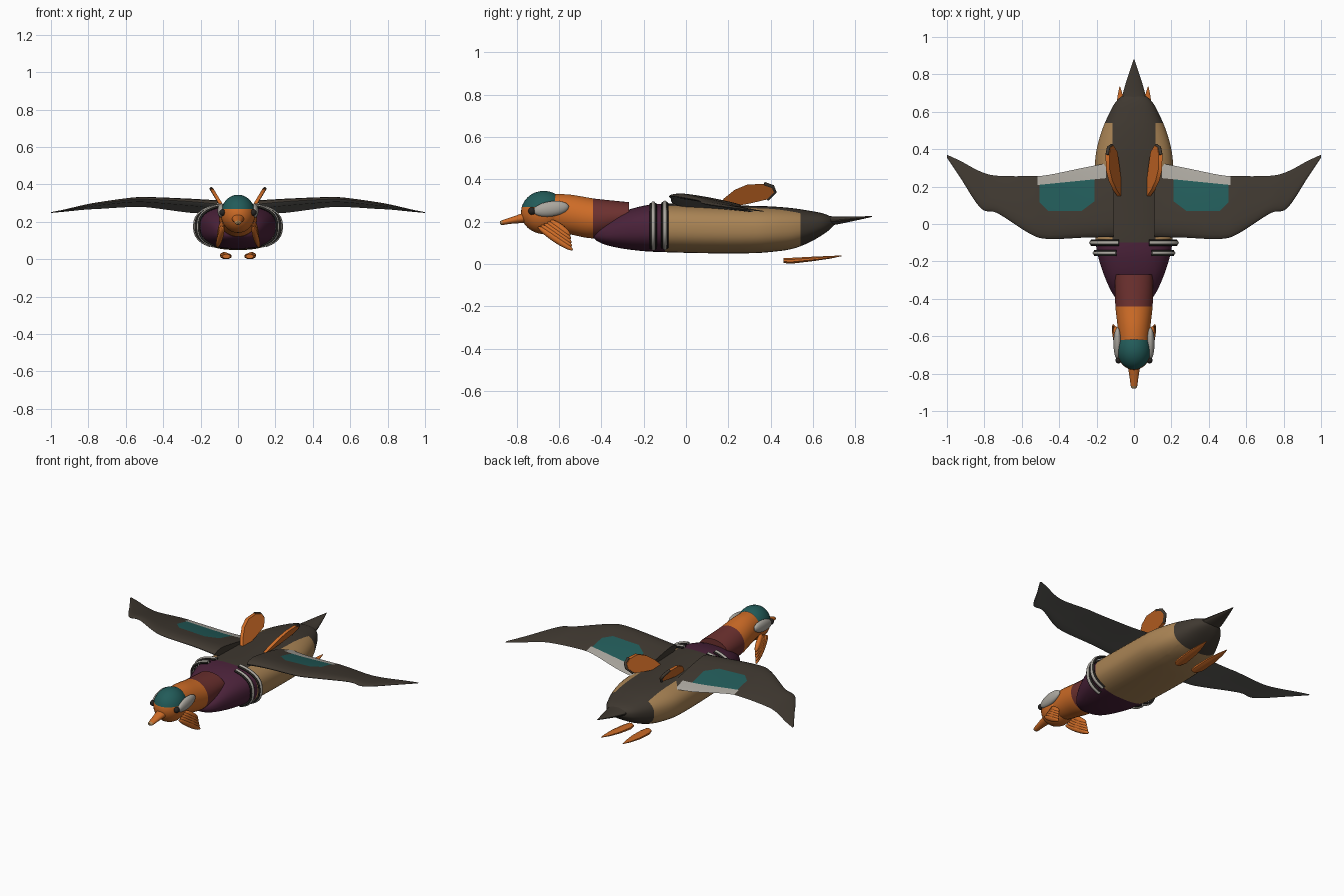
import bpy, bmesh
from math import cos, sin, pi, radians, sqrt
from mathutils import Vector, Matrix

cube = bpy.data.objects.get("Cube")
if cube:
    bpy.data.objects.remove(cube)


def material(name, *rgb):
    m = bpy.data.materials.new(name)
    m.use_nodes = True
    m.diffuse_color = (*rgb, 1)
    m.node_tree.nodes["Principled BSDF"].inputs["Base Color"].default_value = (*rgb, 1)
    return m


BROWN = material("dark brown", .05, .04, .03)
TAN = material("tan", .4, .23, .09)
PURPLE = material("purple", .07, .016, .042)
MAROON = material("maroon", .15, .03, .028)
ORANGE = material("orange", .62, .15, .02)
TEAL = material("teal", .016, .105, .1)
PALE = material("pale grey", .4, .38, .34)
UNDER = material("underwing grey", .13, .127, .115)
BLACK = material("near black", .02, .018, .016)


def finish(name, bm, mats, rule=None, cuts=(), mirror=False, angle=40):
    """Cut the mesh along colour borders, colour it by rule and add it."""
    for point, normal in cuts:
        bmesh.ops.bisect_plane(bm, geom=bm.verts[:] + bm.edges[:] + bm.faces[:],
                               plane_co=point, plane_no=normal, dist=1e-5)
    bmesh.ops.recalc_face_normals(bm, faces=bm.faces[:])
    bm.normal_update()
    if rule:
        for f in bm.faces:
            f.material_index = rule(f.calc_center_median(), f.normal)
    me = bpy.data.meshes.new(name)
    bm.to_mesh(me)
    bm.free()
    for m in mats:
        me.materials.append(m)
    ob = bpy.data.objects.new(name, me)
    bpy.context.collection.objects.link(ob)
    bpy.ops.object.select_all(action='DESELECT')
    ob.select_set(True)
    bpy.context.view_layer.objects.active = ob
    bpy.ops.object.shade_smooth_by_angle(angle=radians(angle))
    if mirror:
        ob.modifiers.new("Mirror", 'MIRROR').use_mirror_merge = False
    return ob


def resample(rows, steps):
    """Smooth spline through rows of numbers."""
    out = []
    for i in range(len(rows) - 1):
        a, b, c, d = (rows[max(0, min(len(rows) - 1, i + k))] for k in (-1, 0, 1, 2))
        for s in range(steps):
            t = s / steps
            out.append([q + .5 * t * (r - p + t * (2*p - 5*q + 4*r - s4 + t * (3*(q - r) + s4 - p)))
                        for p, q, r, s4 in zip(a, b, c, d)])
    return out + [list(rows[-1])]


def skin(rings):
    bm = bmesh.new()
    vs = [[bm.verts.new(p) for p in ring] for ring in rings]
    n = len(vs[0])
    for a, b in zip(vs, vs[1:]):
        for j in range(n):
            bm.faces.new((a[j], a[(j + 1) % n], b[(j + 1) % n], b[j]))
    bm.faces.new(vs[0])
    bm.faces.new(vs[-1])
    return bm


def power(v, e):
    return abs(v) ** e * (1 if v >= 0 else -1)


def loft(rows, sides=32, steps=4, square=2.0, x=0, splay=0):
    """Rounded sections along y from rows of y, half width, bottom, top."""
    rings = []
    for y, w, lo, hi in resample(rows, steps):
        ring = []
        for k in range(sides):
            a = 2 * pi * (k + .5) / sides
            ring.append((x + splay * (y - rows[0][0]) + w * power(cos(a), 2 / square), y,
                         (lo + hi) / 2 + (hi - lo) / 2 * power(sin(a), 2 / square)))
        rings.append(ring)
    return skin(rings)


def ball(center, size, tilt=0, segments=24):
    bm = bmesh.new()
    m = Matrix.Translation(center) @ Matrix.Rotation(tilt, 4, 'X') @ Matrix.Diagonal((*size, 1))
    bmesh.ops.create_uvsphere(bm, u_segments=segments, v_segments=segments // 2, radius=1, matrix=m)
    return bm


def tube(name, points, radius, mat):
    cu = bpy.data.curves.new(name, 'CURVE')
    cu.dimensions = '3D'
    cu.bevel_depth = radius
    cu.bevel_resolution = 2
    cu.use_fill_caps = True
    sp = cu.splines.new('POLY')
    sp.points.add(len(points) - 1)
    for p, co in zip(sp.points, points):
        p.co = (*co, 1)
    cu.materials.append(mat)
    bpy.context.collection.objects.link(bpy.data.objects.new(name, cu))


X, Y, Z = Vector((1, 0, 0)), Vector((0, 1, 0)), Vector((0, 0, 1))

# Body: purple chest, tan flanks and belly, brown back and rump
body = [(-.44, .03, .125, .15), (-.42, .07, .108, .165), (-.38, .11, .09, .195),
        (-.3, .15, .072, .245), (-.2, .185, .06, .275), (-.1, .205, .055, .285),
        (.1, .21, .05, .28), (.3, .21, .05, .275), (.4, .2, .056, .272), (.5, .172, .07, .264),
        (.58, .138, .1, .252), (.65, .1, .14, .238), (.69, .055, .172, .22), (.705, .01, .192, .2)]


def body_colour(c, n):
    if c.y < -.1:
        return 0
    return 2 if c.y > .54 or (abs(c.x) < .115 and c.z > .17) else 1


finish("body", loft(body, 40, square=2.5), [PURPLE, TAN, BROWN], body_colour,
       [(Y * -.1, Y), (Y * .54, Y), (X * .115, X), (X * -.115, X)])

# Tail
finish("tail", loft([(.6, .075, .17, .24), (.69, .062, .182, .225), (.78, .036, .2, .224),
                     (.88, .002, .222, .226)], 20), [BROWN])

# Neck and head
finish("neck", loft([(-.64, .08, .16, .33), (-.55, .088, .14, .328), (-.44, .1, .12, .31),
                     (-.35, .102, .14, .3), (-.27, .1, .16, .292)]),
       [ORANGE, MAROON], lambda c, n: int(c.y > -.44), [(Y * -.44, Y)])


def head_colour(c, n):
    return 0 if c.z < .268 else 1 if c.y < -.62 else 2


finish("head", ball((0, -.672, .243), (.092, .108, .102), segments=32), [ORANGE, TEAL, BROWN],
       head_colour, [(Z * .268, Z), (Y * -.62, Y)])
finish("bill", loft([(-.88, .008, .19, .2), (-.868, .017, .184, .207), (-.82, .024, .19, .223),
                     (-.73, .038, .195, .255)], 20),
       [ORANGE, TAN], lambda c, n: int(c.y < -.867), [(Y * -.867, Y)])
finish("cheek_stripe", ball((.088, -.638, .26), (.022, .085, .036), radians(8)), [PALE], mirror=True)
finish("eye", ball((.083, -.728, .25), (.016, .018, .018), segments=16), [BLACK], mirror=True)

# Whisker feathers fanned below each cheek
for i in range(5):
    t = i / 4
    start = Vector((.078, -.7 + .06 * t, .175 + .03 * t))
    end = Vector((.112 - .01 * t, -.535 - .012 * t, .065 + .07 * t))
    axis = end - start
    bm = bmesh.new()
    m = (Matrix.Translation((start + end) / 2) @ axis.to_track_quat('Z', 'X').to_matrix().to_4x4()
         @ Matrix.Diagonal((.018, .016, axis.length / 2, 1)))
    bmesh.ops.create_uvsphere(bm, u_segments=10, v_segments=10, radius=1, matrix=m)
    finish("cheek_feather_%d" % (i + 1), bm, [ORANGE], mirror=True)

# Wings: rows of x, leading y, trailing y, height, trailing drop, thickness
wing = [(.11, -.07, .33, .295, .05, .055), (.25, -.072, .305, .308, .06, .045),
        (.46, -.08, .262, .32, .045, .035), (.56, -.05, .256, .32, .04, .03),
        (.73, .058, .258, .3, .03, .022), (.82, .085, .28, .285, .02, .018),
        (.93, .25, .338, .262, .008, .01), (1, .355, .37, .25, .002, .005)]
N = 12
rings = []
for x, lead, trail, z, drop, thick in resample(wing, 5):
    ring = []
    for k in range(2 * N):
        t = (1 - cos(pi * k / N)) / 2
        f = min(1, sqrt(6 * t)) * (1 - t) ** .7 * (1 if k < N else -1)
        ring.append((x, lead + (trail - lead) * t, z - drop * t ** 1.5 + thick / 2 * f))
    rings.append(ring)


def wing_colour(c, n):
    if n.z < -.05:
        return 1
    border = .26 - .1 * c.x
    if c.y > border and .15 < c.x < .515:
        return 3
    if .07 < c.y < border and .21 < c.x < .505 and c.y > .07 + (c.x - .46) and c.y > .28 - c.x * .75:
        return 2
    return 0


finish("wing", skin(rings), [BROWN, UNDER, TEAL, PALE], wing_colour,
       [(X * v, X) for v in (.15, .21, .505, .515)] +
       [(Y * .07, Y), (Y * .26, Vector((.1, 1, 0))), (Vector((.46, .07, 0)), Vector((1, -1, 0))),
        (Y * .28, Vector((.75, 1, 0)))], mirror=True)

# Upright sail feathers with a dark rear rim
outline = [(.15, .275), (.18, .31), (.23, .35), (.29, .375), (.37, .378), (.41, .365),
           (.42, .34), (.385, .305), (.3, .285), (.22, .27)]


def sail_point(y, z, offset=0):
    return Vector((.085 + (z - .28) * .6 + offset, y, z))


finish("sail_feather", skin([[sail_point(y, z, s) for y, z in outline] for s in (-.012, .008)]),
       [ORANGE], mirror=True)
for side, word in ((1, "left"), (-1, "right")):
    flip = Vector((side, 1, 1))
    tube("sail_rim_" + word, [sail_point(y, z) * flip for y, z in outline[4:8]], .009, BROWN)
    # Shoulder bands wrapped around the flank
    for y, w, first, last in ((-.155, .212, -58, 68), (-.1, .23, -55, 74)):
        for dy, radius, mat, grow in ((0, .01, PALE, 0), (-.011, .006, BLACK, -.003),
                                      (.011, .006, BLACK, -.003)):
            pts = []
            for k in range(25):
                a = radians(first + (last - first) * k / 24)
                pts.append((side * (w + grow) * power(cos(a), .8), y + dy,
                            .175 + (.118 + grow) * power(sin(a), .8)))
            tube("shoulder_band_" + word, pts, radius, mat)

# Trailing feet
finish("foot", loft([(.46, .022, .003, .028), (.5, .032, 0, .03), (.6, .03, .012, .035),
                     (.68, .017, .024, .038), (.735, .002, .036, .04)], 8, 1, x=.062, splay=.05),
       [ORANGE], mirror=True, angle=25)
